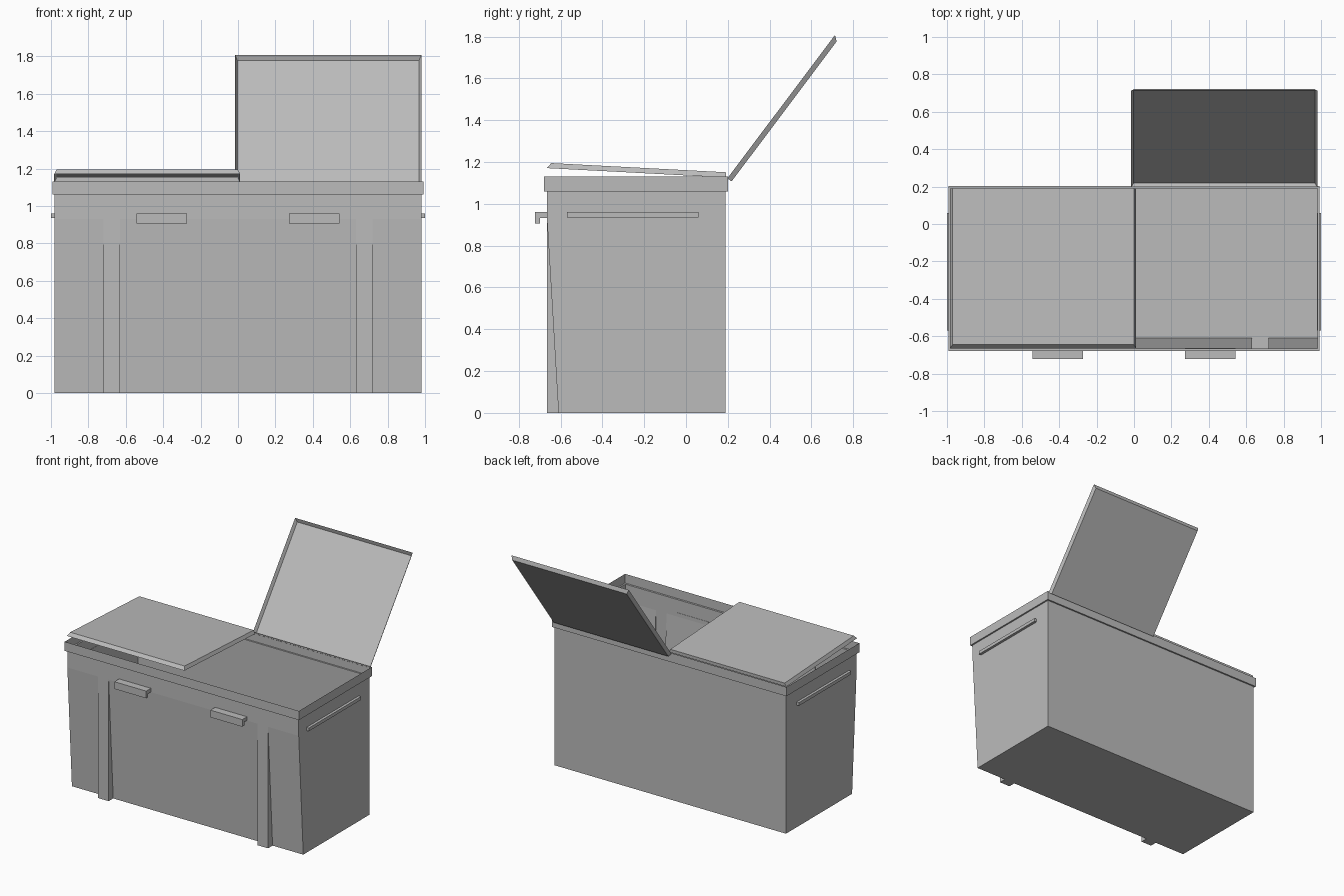
import bpy, bmesh, math

if "Cube" in bpy.data.objects:
    bpy.data.objects.remove(bpy.data.objects["Cube"])

grey = bpy.data.materials.new("painted_grey")
grey.diffuse_color = (0.5, 0.5, 0.5, 1)
grey.use_nodes = True
grey.node_tree.nodes["Principled BSDF"].inputs["Base Color"].default_value = grey.diffuse_color


def make(name, polys):
    """Mesh object from a list of polygons, with shared corners merged."""
    bm = bmesh.new()
    for p in polys:
        bm.faces.new([bm.verts.new(c) for c in p])
    bmesh.ops.remove_doubles(bm, verts=bm.verts, dist=1e-5)
    bmesh.ops.recalc_face_normals(bm, faces=bm.faces)
    me = bpy.data.meshes.new(name)
    bm.to_mesh(me)
    bm.free()
    me.materials.append(grey)
    ob = bpy.data.objects.new(name, me)
    bpy.context.collection.objects.link(ob)
    return ob


def extrude_x(profile, x0, x1):
    """Closed prism along x from a (y, z) profile."""
    n = len(profile)
    polys = [[(x, y, z) for y, z in profile] for x in (x0, x1)]
    for i in range(n):
        a, b = profile[i], profile[(i + 1) % n]
        polys.append([(x0, *a), (x1, *a), (x1, *b), (x0, *b)])
    return polys


W, YF, YB, YS = 0.98, -0.665, 0.19, -0.61     # body half width, front, back, front at floor
ZK, ZR, ZT = 0.93, 1.06, 1.13                 # kink, rim bottom, rim top

# Thin sheet body: sloping front wall with two hollow upright ribs
polys = []
xs = [-W, -0.72, -0.63, 0.63, 0.72, W]
for i in range(5):
    a, b = xs[i], xs[i + 1]
    yb = YF if i in (1, 3) else YS
    polys.append([(a, yb, 0), (b, yb, 0), (b, YF, ZK), (a, YF, ZK)])
    polys.append([(a, YF, ZK), (b, YF, ZK), (b, YF, ZR), (a, YF, ZR)])
    polys.append([(a, yb, 0), (b, yb, 0), (b, YB, 0), (a, YB, 0)])
    polys.append([(a, YB, 0), (b, YB, 0), (b, YB, ZR), (a, YB, ZR)])
for x in xs[1:5]:
    polys.append([(x, YS, 0), (x, YF, 0), (x, YF, ZK)])
for x in (-W, W):
    polys.append([(x, YS, 0), (x, YB, 0), (x, YB, ZR), (x, YF, ZR), (x, YF, ZK)])
make("bin_body", polys)


def ring(x, y0, y1, z):
    return [(-x, y0, z), (x, y0, z), (x, y1, z), (-x, y1, z)]


# Rim: the sheet steps outward, then rises
levels = [ring(W, YF, YB, ZR), ring(0.992, -0.68, 0.202, ZR), ring(0.992, -0.68, 0.202, ZT)]
make("rim", [[lo[i], lo[(i + 1) % 4], hi[(i + 1) % 4], hi[i]]
             for lo, hi in zip(levels, levels[1:]) for i in range(4)])


def lid(name, x0, x1, hinge, degrees):
    """Tray lid, open underneath, swung up about its back edge."""
    t = math.radians(degrees)
    c, s = math.cos(t), math.sin(t)

    def at(x, d, h):
        return (x, hinge[0] - c * d + s * h, hinge[1] + s * d + c * h)
    L, h, m = 0.857, 0.025, 0.013
    low = [at(x0, 0, 0), at(x1, 0, 0), at(x1, L, 0), at(x0, L, 0)]
    top = [at(x0 + m, 0, h), at(x1 - m, 0, h), at(x1 - m, L - 0.02, h), at(x0 + m, L - 0.02, h)]
    make(name, [top] + [[low[i], low[(i + 1) % 4], top[(i + 1) % 4], top[i]] for i in range(4)])


lid("left_lid", -0.983, 0.012, (0.19, 1.126), 3)
lid("right_lid", -0.015, 0.98, (0.198, 1.122), 126.9)

# Front grips with a down-turned lip, and side rails
grip = [(YF + 0.002, 0.96), (-0.722, 0.96), (-0.722, 0.905), (-0.698, 0.905),
        (-0.698, 0.932), (YF + 0.002, 0.932)]
rail = [(-0.57, 0.935), (0.06, 0.935), (0.06, 0.96), (-0.57, 0.96)]
for side, s in (("left", -1), ("right", 1)):
    make(side + "_front_grip", extrude_x(grip, s * 0.272, s * 0.542))
    make(side + "_side_rail", extrude_x(rail, s * 0.978, s * 1.0))
